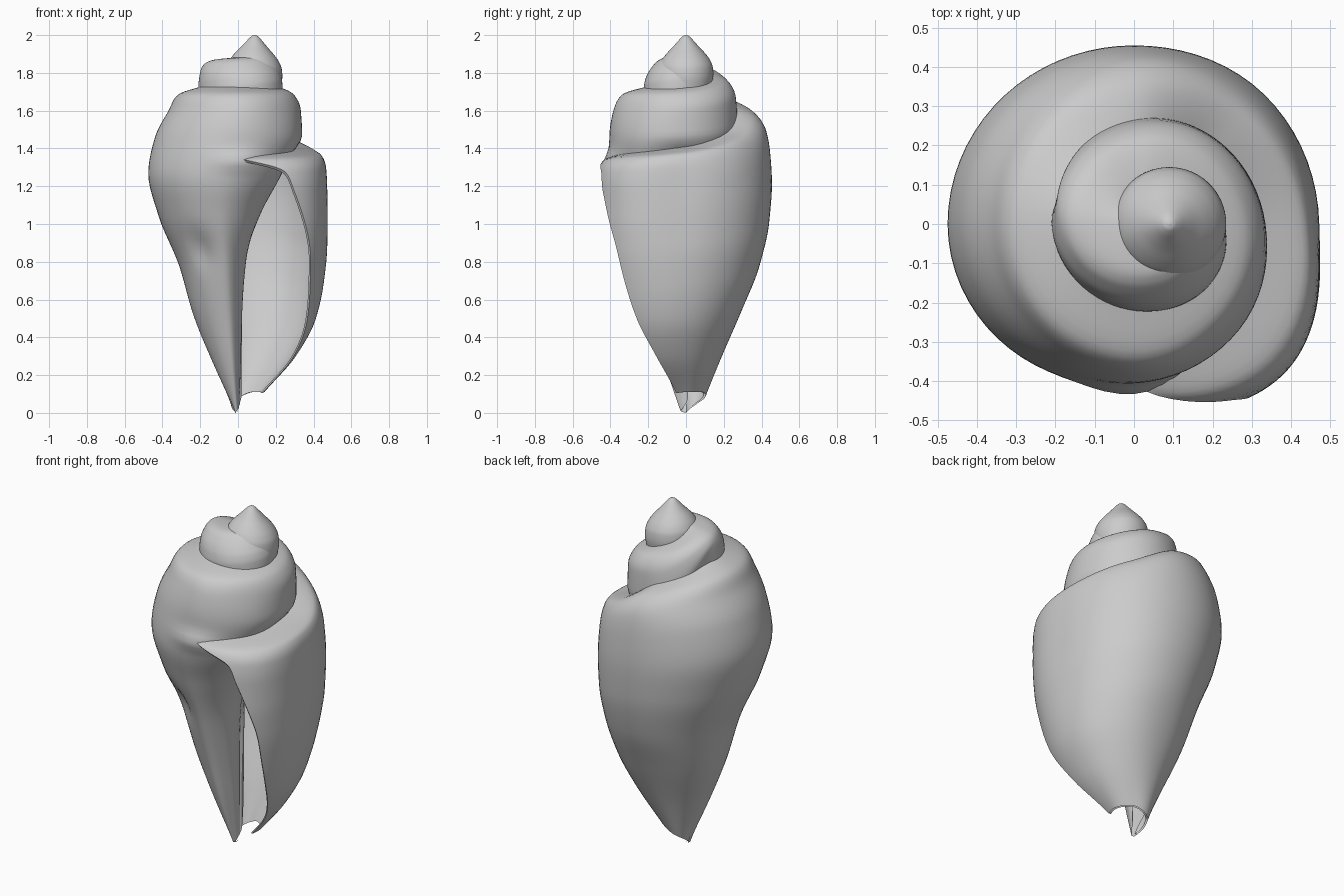
import bpy, bmesh, math

if "Cube" in bpy.data.objects:
    bpy.data.objects.remove(bpy.data.objects["Cube"])

# Height fractions (suture -> base) at which every whorl cross-section is given
FRAC = [0, .03, .08, .16, .27, .4, .55, .7, .85, 1]
# Angle of the aperture lip at each of those fractions
LIP = [-15, 8, 29, 34, 40, 46, 50, 55, 62, 68]

# Sections: angle back from the aperture, axis x, top z, base z, radii
BODY = [
    (0, 0, 1.37, .10, .36, .43, .45, .46, .46, .45, .42, .36, .26, .12),
    (45, 0, 1.385, .10, .33, .49, .53, .54, .54, .53, .50, .45, .34, .14),
    (90, 0, 1.41, .11, .30, .435, .46, .468, .472, .47, .45, .405, .30, .14),
    (135, 0, 1.49, .11, .26, .40, .44, .46, .468, .46, .42, .345, .24, .12),
    (180, 0, 1.63, .08, .23, .36, .42, .445, .455, .44, .385, .29, .19, .10),
    (270, 0, 1.735, .00, .17, .32, .37, .44, .475, .42, .31, .235, .13, .01),
    (345, 0, 1.735, .01, .18, .335, .38, .41, .42, .36, .27, .19, .12, .03),
]
INNER = [
    (362, 0, 1.735, .02, .18, .34, .385, .405, .40, .31, .19, .12, .07, .02),
    (405, 0, 1.735, .04, .18, .32, .36, .38, .32, .17, .05, .02, .02, .01),
    (450, 0, 1.74, .05, .18, .29, .33, .335, .19, .09, .02, .01, .01, .01),
]
SPIRE = [
    (540, .02, 1.81, .10, .09, .22, .262, .27, .20, .08, .03, .02, .01, .01),
    (630, .05, 1.88, 1.5, .04, .18, .225, .245, .255, .26, .26, .25, .23, .20),
    (720, .07, 1.89, 1.6, .04, .11, .14, .165, .19, .21, .22, .22, .21, .19),
    (810, .09, 1.91, 1.65, .02, .05, .07, .085, .105, .125, .137, .14, .14, .13),
]
SECTIONS = BODY + INNER + SPIRE
# Early whorl at the tip: radius, z
TIP = [(0, 2.0), (.012, 1.997), (.025, 1.987), (.045, 1.965), (.07, 1.937),
       (.1, 1.905), (.125, 1.872), (.141, 1.835), (.145, 1.79), (.13, 1.70)]


def curve(xs, ys):
    """Monotone cubic interpolation through (xs, ys)."""
    n = len(xs)
    d = [(ys[i + 1] - ys[i]) / (xs[i + 1] - xs[i]) for i in range(n - 1)]
    m = [d[0]] + [2 * a * b / (a + b) if a * b > 0 else 0
                  for a, b in zip(d, d[1:])] + [d[-1]]

    def at(x):
        x = min(max(x, xs[0]), xs[-1])
        i = 0
        while i < n - 2 and x > xs[i + 1]:
            i += 1
        h = xs[i + 1] - xs[i]
        t = (x - xs[i]) / h
        return ((1 + 2 * t) * (1 - t) ** 2 * ys[i] + t * (1 - t) ** 2 * h * m[i]
                + t * t * (3 - 2 * t) * ys[i + 1] + t * t * (t - 1) * h * m[i + 1])
    return at


angles = [s[0] for s in SECTIONS]
axis_x, top_z, base_z = (curve(angles, [s[k] for s in SECTIONS]) for k in (1, 2, 3))
radius = [curve(angles, [s[4 + k] for s in SECTIONS]) for k in range(10)]
idx = list(range(10))
frac, lip = curve(idx, FRAC), curve(idx, LIP)
SUB = 6
ROWS = 9 * SUB + 1


def bump(a, z, a0, z0, wa, wz):
    return math.exp(-((a - a0) / wa) ** 2 - ((z - z0) / wz) ** 2)


def point(angle, j, inset):
    """Point on the coil; the first quarter turn is squeezed to start at the lip."""
    k = j / SUB
    a = angle
    if a < 90:
        start = lip(k)
        a = start + (90 - start) * angle / 90
    r = curve(idx, [f(a) for f in radius])(k)
    r = max(r - inset, .002 if inset else 0)
    zt, zb = top_z(a) - inset, base_z(a)
    z = zt + (zb - zt) * frac(k)
    # Callus above the aperture and hollow beside the columella
    r += .03 * bump(a, z, 362, 1.33, 18, .05) - .03 * bump(a, z, 320, .87, 14, .1)
    phi = math.radians(a - 90)
    return (axis_x(a) + r * math.cos(phi), r * math.sin(phi), z)


def grid(bm, cols, flip=False):
    cols = [[bm.verts.new(p) for p in c] for c in cols]
    for c, d in zip(cols, cols[1:]):
        for j in range(len(c) - 1):
            q = (c[j], c[j + 1], d[j + 1], d[j])
            bm.faces.new(q[::-1] if flip else q)
    return cols[0]


def sheet(bm, end, inset, flip):
    """Wall swept around the coil; returns its lip edge."""
    return grid(bm, [[point(a, j, inset) for j in range(ROWS)]
                     for a in range(0, end + 1, 5)], flip)


def finish(bm, name):
    bmesh.ops.remove_doubles(bm, verts=bm.verts, dist=1e-4)
    mesh = bpy.data.meshes.new(name)
    bm.to_mesh(mesh)
    bm.free()
    ob = bpy.data.objects.new(name, mesh)
    bpy.context.collection.objects.link(ob)
    bpy.ops.object.select_all(action='DESELECT')
    bpy.context.view_layer.objects.active = ob
    ob.select_set(True)
    bpy.ops.object.shade_smooth_by_angle(angle=math.radians(50))


bm = bmesh.new()
# Outer wall, from lip into the spire, also forms the columella
outer = sheet(bm, 810, 0, False)
# Inner wall of the last whorl, seen through the aperture
inner = sheet(bm, 270, .012, True)
# Thin lip rim
for j in range(ROWS - 1):
    bm.faces.new((outer[j], inner[j], inner[j + 1], outer[j + 1]))
finish(bm, "whorls")

# Smooth pointed tip, leaning slightly
bm = bmesh.new()
tip_r, tip_z = (curve(idx, [p[k] for p in TIP]) for k in (0, 1))
cols = []
for a in range(0, 361, 6):
    c, s = math.cos(math.radians(a)), math.sin(math.radians(a))
    cols.append([(.09 + tip_r(k / 4) * c, tip_r(k / 4) * s,
                  tip_z(k / 4) - .08 * tip_r(k / 4) * c) for k in range(37)])
grid(bm, cols)
finish(bm, "tip")
